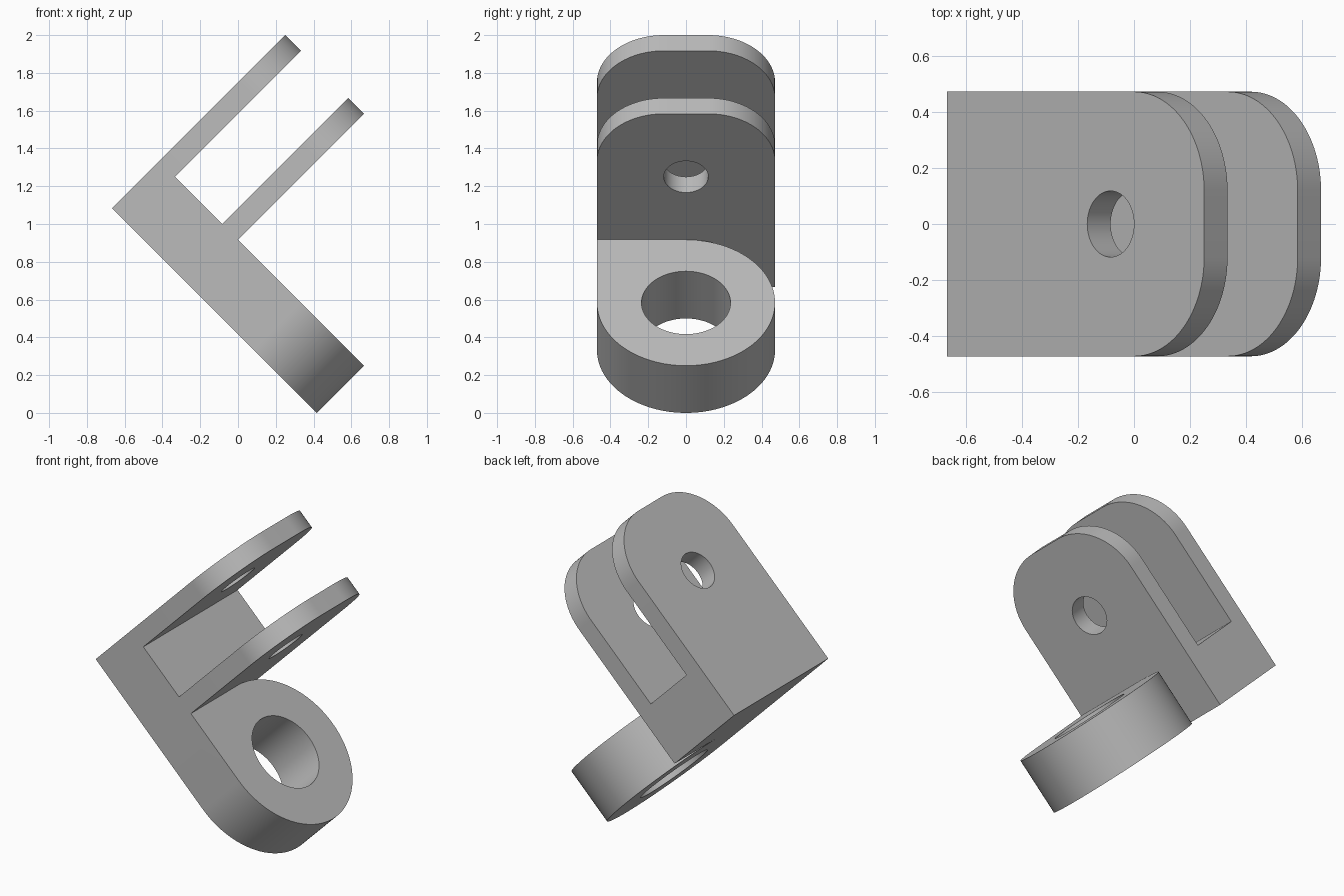
import bpy, bmesh
from math import sin, cos, radians, sqrt
from mathutils import Matrix, Vector

cube = bpy.data.objects.get("Cube")
if cube:
    bpy.data.objects.remove(cube, do_unlink=True)

K = sqrt(2) / 12            # one design unit
W = 4                       # half width of the bracket in units

grey = bpy.data.materials.new("plain grey")
grey.use_nodes = True
colour = (0.5, 0.5, 0.5, 1)
grey.diffuse_color = colour
grey.node_tree.nodes["Principled BSDF"].inputs["Base Color"].default_value = colour


def arc(cx, cy, r, start, end, steps=32):
    angles = [radians(start + (end - start) * i / steps) for i in range(steps + 1)]
    return [(cx + r * cos(a), cy + r * sin(a)) for a in angles]


def prism(name, outline, low, high, along_x=False):
    """Extrude an outline along z, or along x with the outline's first axis as z."""
    def place(p, d):
        return Vector((d, p[1], p[0]) if along_x else (p[0], p[1], d))
    bm = bmesh.new()
    face = bm.faces.new([bm.verts.new(place(p, low)) for p in outline])
    top = bmesh.ops.extrude_face_region(bm, geom=[face])
    shift = place((0, 0), high - low)
    bmesh.ops.translate(bm, vec=shift, verts=[v for v in top["geom"] if isinstance(v, bmesh.types.BMVert)])
    bmesh.ops.recalc_face_normals(bm, faces=bm.faces)
    mesh = bpy.data.meshes.new(name)
    bm.to_mesh(mesh)
    bm.free()
    mesh.materials.append(grey)
    obj = bpy.data.objects.new(name, mesh)
    bpy.context.collection.objects.link(obj)
    return obj


def combine(target, other, operation):
    mod = target.modifiers.new(operation.title(), 'BOOLEAN')
    mod.operation, mod.solver, mod.object = operation, 'EXACT', other
    bpy.ops.object.select_all(action='DESELECT')
    bpy.context.view_layer.objects.active = target
    target.select_set(True)
    bpy.ops.object.modifier_apply(modifier=mod.name)
    bpy.data.objects.remove(other, do_unlink=True)


# Base block with the round eye, filled to a straight edge on one side only
outline = [(0, W), (0, -W)] + arc(9, 0, W, -90, 180, 96) + [(5, W)]
bracket = prism("bracket", outline, 0, 3)

# Two fork plates with rounded corners
plate = [(3, -W)] + arc(8, -1, 3, -90, 0) + arc(8, 1, 3, 0, 90) + [(3, W)]
for start in (0, 4):
    combine(bracket, prism("fork_plate", plate, start, start + 1, True), 'UNION')

# Eye bore and the pin hole through both plates
circle = arc(9, 0, 2, 0, 360, 64)[:-1]
combine(bracket, prism("eye_bore", circle, -1, 4), 'DIFFERENCE')
circle = arc(7, 0, 1, 0, 360, 64)[:-1]
combine(bracket, prism("pin_hole", circle, -1, 6, True), 'DIFFERENCE')

# Tilt the bracket and stand it on the ground, centred
side = K / sqrt(2)
bracket.data.transform(Matrix.Translation((-8 * side, 0, 13 * side))
                       @ Matrix.Rotation(radians(45), 4, 'Y') @ Matrix.Scale(K, 4))
bracket.select_set(True)
bpy.context.view_layer.objects.active = bracket
bpy.ops.object.shade_smooth_by_angle(angle=radians(25))
